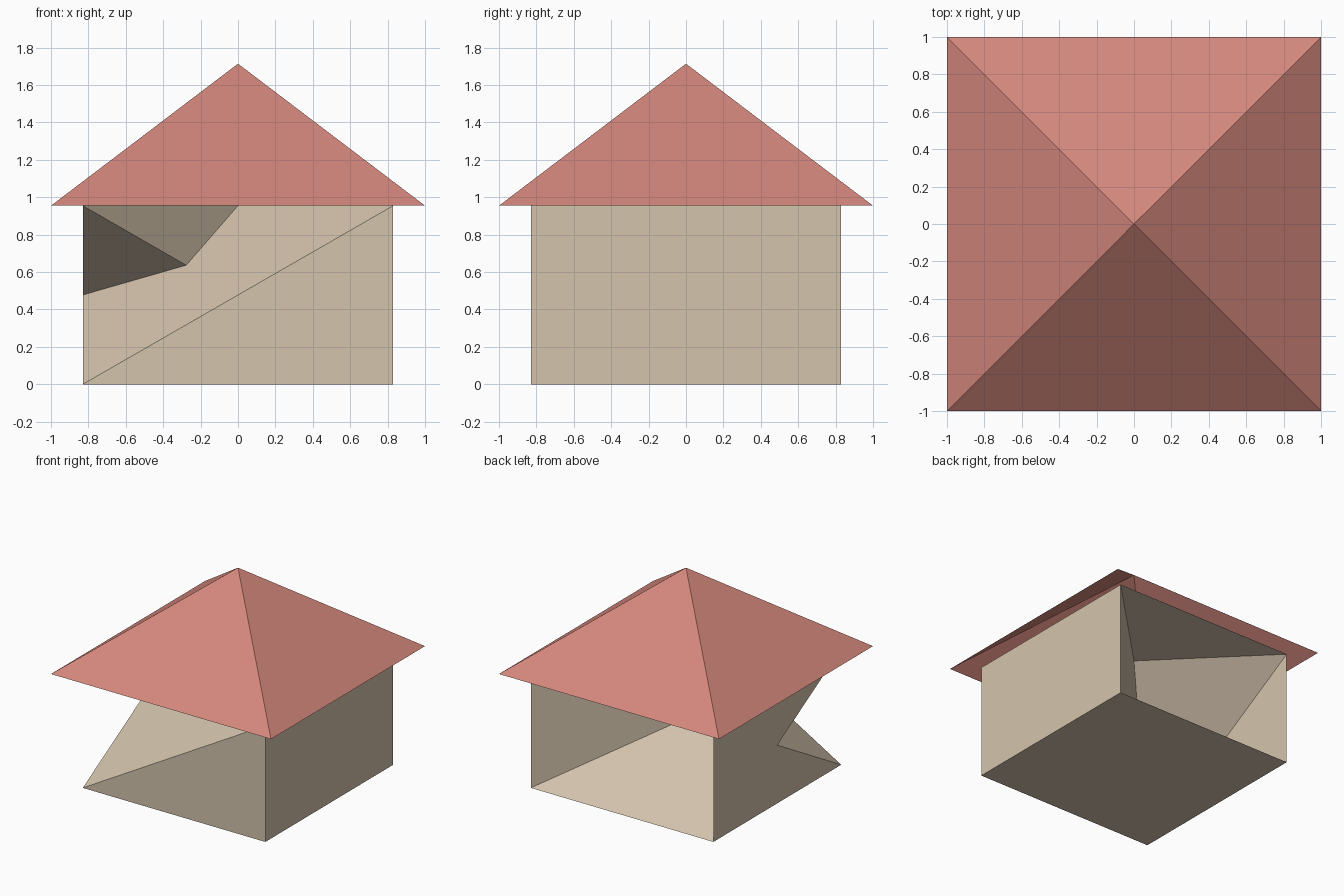
import bpy

if "Cube" in bpy.data.objects:
    bpy.data.objects.remove(bpy.data.objects["Cube"], do_unlink=True)


def material(name, rgb):
    mat = bpy.data.materials.new(name)
    mat.use_nodes = True
    mat.diffuse_color = (*rgb, 1)
    bsdf = mat.node_tree.nodes["Principled BSDF"]
    bsdf.inputs["Base Color"].default_value = (*rgb, 1)
    bsdf.inputs["Roughness"].default_value = 0.9
    return mat


def make_object(name, verts, faces, mat):
    mesh = bpy.data.meshes.new(name)
    mesh.from_pydata(verts, [], faces)
    mesh.materials.append(mat)
    obj = bpy.data.objects.new(name, mesh)
    bpy.context.collection.objects.link(obj)
    return obj


def ring(half, z):
    """Square ring: front right, front left, back left, back right."""
    return [(x * half, y * half, z) for x, y in ((-1, -1), (1, -1), (1, 1), (-1, 1))]


def fan(a, b, c, d):
    return [(a, b, c), (a, c, d)]


eaves, peak = 0.955, 1.714
plaster = material("plaster beige", (0.658, 0.55, 0.415))
tile = material("roof red", (0.658, 0.244, 0.202))

# House body: the upper ring swaps its two -x corners, which folds the
# front, back and side walls inwards
bottom = [0, 1, 2, 3]
top = [7, 5, 6, 4]
faces = [tuple(reversed(bottom))] + fan(*top)
for i in range(4):
    j = (i + 1) % 4
    if i == 3:
        faces += fan(bottom[i], bottom[j], top[j], top[i])
    elif i == 1:
        faces.append((bottom[i], bottom[j], top[j], top[i]))
    else:
        faces += fan(bottom[i], bottom[j], top[j], top[i])
make_object("house_walls", ring(0.83, 0) + ring(0.83, eaves), faces, plaster)

# Roof: pyramid, open underneath
make_object("roof", ring(1, eaves) + [(0, 0, peak)],
            [(i, (i + 1) % 4, 4) for i in range(4)], tile)
